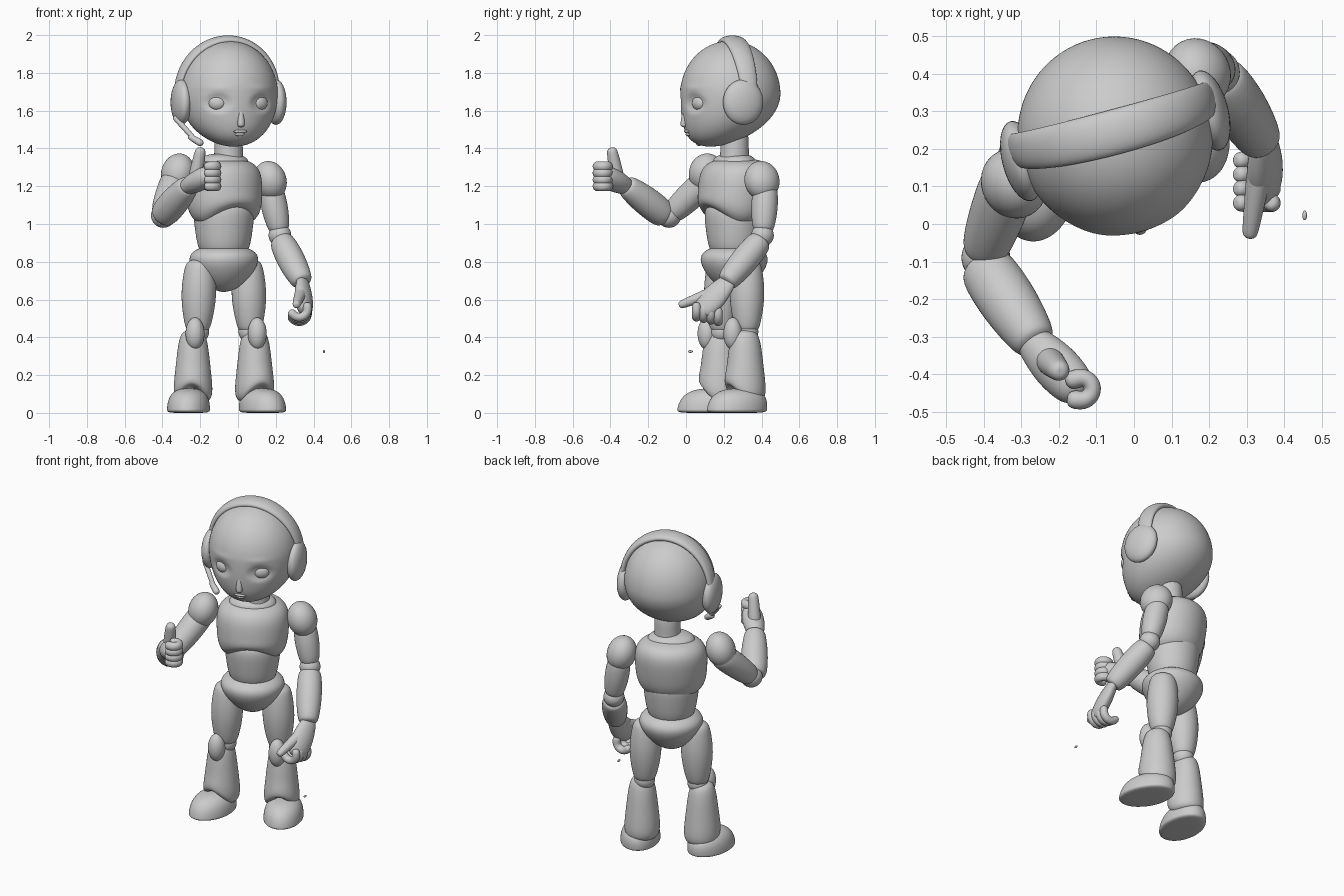
import bpy, bmesh, math
from math import sin, cos, pi, radians
from mathutils import Vector, Matrix

if "Cube" in bpy.data.objects:
    bpy.data.objects.remove(bpy.data.objects["Cube"])

grey = (.6, .6, .6, 1)
material = bpy.data.materials.new("light_grey")
material.use_nodes = True
material.diffuse_color = grey
material.node_tree.nodes["Principled BSDF"].inputs["Base Color"].default_value = grey


def finish(name, bm, subdivide=False):
    bmesh.ops.recalc_face_normals(bm, faces=bm.faces)
    mesh = bpy.data.meshes.new(name)
    bm.to_mesh(mesh)
    bm.free()
    obj = bpy.data.objects.new(name, mesh)
    bpy.context.collection.objects.link(obj)
    mesh.materials.append(material)
    for polygon in mesh.polygons:
        polygon.use_smooth = True
    if subdivide:
        modifier = obj.modifiers.new("smooth", 'SUBSURF')
        modifier.levels = modifier.render_levels = 2


def skin(name, rings):
    """Bridge a list of point rings and close both ends."""
    bm = bmesh.new()
    rows = [[bm.verts.new(point) for point in ring] for ring in rings]
    for low, high in zip(rows, rows[1:]):
        for i in range(len(low)):
            bm.faces.new((low[i - 1], low[i], high[i], high[i - 1]))
    for row in (rows[0], rows[-1]):
        bmesh.ops.poke(bm, faces=[bm.faces.new(row)])
    finish(name, bm, subdivide=True)


def circle(count):
    return [2 * pi * k / count for k in range(count)]


def tube(name, points, radii, side=Vector((.3, 1, .1)), flat=1, cap=.8):
    """Round-ended tube along a path, optionally flattened across its side."""
    points = [Vector(p) for p in points]
    last = len(points) - 1
    rings = []
    for i, (point, radius) in enumerate(zip(points, radii)):
        along = (points[min(i + 1, last)] - points[max(i - 1, 0)]).normalized()
        u = (side - along * side.dot(along)).normalized()
        v = along.cross(u) * flat
        stations = [(0, 1)]
        if i == 0:
            stations = [(-cap, .4), (-cap * .7, .8), (0, 1)]
        elif i == last:
            stations = [(0, 1), (cap * .7, .8), (cap, .4)]
        for offset, scale in stations:
            centre = point + along * radius * offset
            rings.append([centre + (u * cos(a) + v * sin(a)) * radius * scale
                          for a in circle(12)])
    skin(name, rings)


def limb(name, start, end, thick, thin, bulge=.01, **style):
    """Straight tapering tube with a fuller middle."""
    start, end = Vector(start), Vector(end)
    middle = (thick + thin) / 2 + bulge
    tube(name, [start, (start + end) / 2, end], [thick, middle, thin], **style)


def finger(name, frame, reach, thick, begin, end):
    """Curled finger on an arc, in degrees."""
    angles = [radians(begin + (end - begin) * k / 5) for k in range(6)]
    tube(name, [frame @ (Vector((cos(a), 0, sin(a))) * reach) for a in angles],
         [thick] * len(angles), side=frame.to_3x3() @ Vector((0, 1, 0)))


def turned(origin, yaw=0):
    return Matrix.Translation(origin) @ Matrix.Rotation(radians(yaw), 4, 'Z')


def pod(name, frame, wide, deep, tall, power, taper=0, arch=0, lean=0, dome=False):
    """Rounded block; power squares the profile, taper widens the top."""
    steps = 10
    rings = []
    for j in range(steps + 1):
        t = j / steps if dome else 2 * j / steps - 1
        level = sin(t * pi / 2 * .98)
        width = (1 - abs(level) ** power) ** (1 / power) * (1 + taper * level)
        lift = arch * max(0, -level)
        rings.append([frame @ Vector((wide * width * cos(a),
                                      deep * width * sin(a) + lean * level,
                                      tall * level + lift * max(0, -sin(a)) ** 2))
                      for a in circle(24)])
    skin(name, rings)


def ball(name, frame, radii):
    bm = bmesh.new()
    bmesh.ops.create_uvsphere(bm, u_segments=32, v_segments=20, radius=1,
                              matrix=frame @ Matrix.Diagonal((*radii, 1)))
    finish(name, bm)


# Head: sphere with a forward jaw, dented eye sockets and raised brows
head_yaw = 15
head = turned((-.05, .235, 1.69), head_yaw)
head_size = Vector((.26, .265, .28))
eye_x, eye_z = .118, -.05
jaw = .11


def face(x, z, inward=0):
    """Point on the front of the head, in head space."""
    h = z / head_size.z
    depth = head_size.y * math.sqrt(1 - (x / head_size.x) ** 2 - h * h)
    return Vector((x, inward - depth - (jaw * h * h if z < 0 else 0), z))


bm = bmesh.new()
bmesh.ops.create_icosphere(bm, subdivisions=6, radius=1)
for v in bm.verts:
    front, h = v.co.y < 0, v.co.z
    v.co = v.co * head_size
    if h < 0:
        v.co.y -= jaw * h * h
    if front:
        x = abs(v.co.x) - eye_x
        socket = (x / .06) ** 2 + ((v.co.z - eye_z) / .045) ** 2
        brow = (x / .07) ** 2 + ((v.co.z - .03) / .016) ** 2
        v.co.y += .016 * math.exp(-socket * socket) - .004 * math.exp(-brow)
    v.co = head @ v.co
finish("head", bm)

bridge, tip = head @ face(0, -.09, inward=.015), head @ face(0, -.16)
tube("nose", [bridge, tip], [.015, .022])
for name, z, width in (("upper_lip", -.2, .038), ("lower_lip", -.215, .028)):
    ball(name, head @ Matrix.Translation(face(0, z, inward=.006)), (width, .016, .01))

# Headset: cups, band and microphone
for side, s in (("right", -1), ("left", 1)):
    eye = head @ Matrix.Translation(face(s * eye_x, eye_z, inward=.03))
    ball(side + "_eye", eye @ Matrix.Rotation(s * .4, 4, 'Z'), (.045, .028, .038))
    ball(side + "_ear_cup", head @ Matrix.Translation((s * .26, 0, -.045)), (.05, .11, .12))

arc = [pi * k / 12 for k in range(13)]
tube("headset_band",
     [head @ Vector((.27 * cos(a), .035 - .025 * sin(a), .285 * sin(a))) for a in arc],
     [.045 + .018 * sin(a) for a in arc],
     side=head.to_3x3() @ Vector((0, 1, 0)), flat=.45)
limb("microphone_arm", (-.33, .14, 1.56), (-.24, .09, 1.46), .016, .014, bulge=0)
limb("microphone", (-.25, .095, 1.46), (-.2, .07, 1.43), .017, .02, bulge=0)

# Torso
body_yaw = 28


def body(z):
    return turned((-.075, .255, z), body_yaw)


limb("neck", (-.05, .257, 1.3), (-.05, .257, 1.46), .085, .08, bulge=-.005)
pod("neck_collar", body(1.32), wide=.14, deep=.11, tall=.055, power=2.5)
pod("chest", body(1.165), wide=.21, deep=.19, tall=.185, power=3.5, taper=.05,
    arch=.1, lean=.02)
pod("abdomen", body(.97), wide=.155, deep=.15, tall=.16, power=4, taper=.14)
pod("pelvis", body(.765), wide=.172, deep=.165, tall=.125, power=2.3, taper=.4)

# Legs and shoulders
for side, s, foot_yaw in (("right", -1, -4), ("left", 1, 25)):
    x, y, _ = body(0) @ Vector((s * .145, 0, 0))
    limb(side + "_thigh", (x, y, .77), (x + s * .01, y, .46), .085, .073, bulge=.024, cap=.5)
    lower = turned((x + s * .035, y - .01, 0), foot_yaw)
    ball(side + "_knee_joint", turned((x + s * .01, y, .43)), (.06, .06, .06))
    ball(side + "_knee_cap", lower @ Matrix.Translation((-s * .015, -.065, .42)),
         (.05, .05, .085))
    pod(side + "_shin", lower @ Matrix.Translation((0, 0, .245)), wide=.093, deep=.1,
        tall=.195, power=5, taper=-.23, arch=.09)
    pod(side + "_foot", lower @ Matrix.Translation((s * .02, -.06, 0)), wide=.115,
        deep=.17, tall=.13, power=2.8, lean=.02, dome=True)
    shoulder = body(1.25 - s * .02) @ Matrix.Translation((s * .285, s * .015, 0))
    ball(side + "_shoulder", shoulder @ Matrix.Rotation(-s * .3, 4, 'Y'), (.085, .095, .105))

# Right arm, raised with a thumb up
limb("right_upper_arm", (-.335, .11, 1.23), (-.395, -.06, 1.07), .08, .068, bulge=.005, cap=.5)
ball("right_elbow", turned((-.395, -.09, 1.045)), (.065, .065, .065))
limb("right_forearm", (-.39, -.125, 1.055), (-.27, -.305, 1.195), .08, .066, cap=.4)
limb("right_palm", (-.265, -.32, 1.2), (-.17, -.42, 1.25), .052, .065, flat=.9)
limb("right_thumb", (-.225, -.365, 1.25), (-.2, -.39, 1.38), .04, .031, bulge=0)
for k in range(4):
    knuckle = Matrix.Translation((-.14, -.44, 1.2 + k * .035))
    finger("right_finger", knuckle @ Matrix.Rotation(-pi / 2, 4, 'X'), .033, .027, -120, 130)

# Left arm, hanging with relaxed fingers
limb("left_upper_arm", (.175, .42, 1.18), (.215, .41, .985), .07, .062, cap=.5)
ball("left_elbow", turned((.222, .405, .94)), (.06, .06, .06))
limb("left_forearm", (.235, .385, .9), (.335, .225, .705), .072, .064, bulge=.012, cap=.4)
limb("left_palm", (.345, .21, .68), (.35, .11, .57), .055, .072, flat=.6)
limb("left_thumb", (.335, .15, .64), (.31, -.02, .575), .036, .023, bulge=0)
for k in range(4):
    finger("left_finger", turned((.325, .17 - k * .038, .525 + k * .008)),
           .045, .025, 20, -150)

# Small loose bead beside the leg
ball("loose_bead", turned((.455, .023, .325)), (.006, .013, .007))
